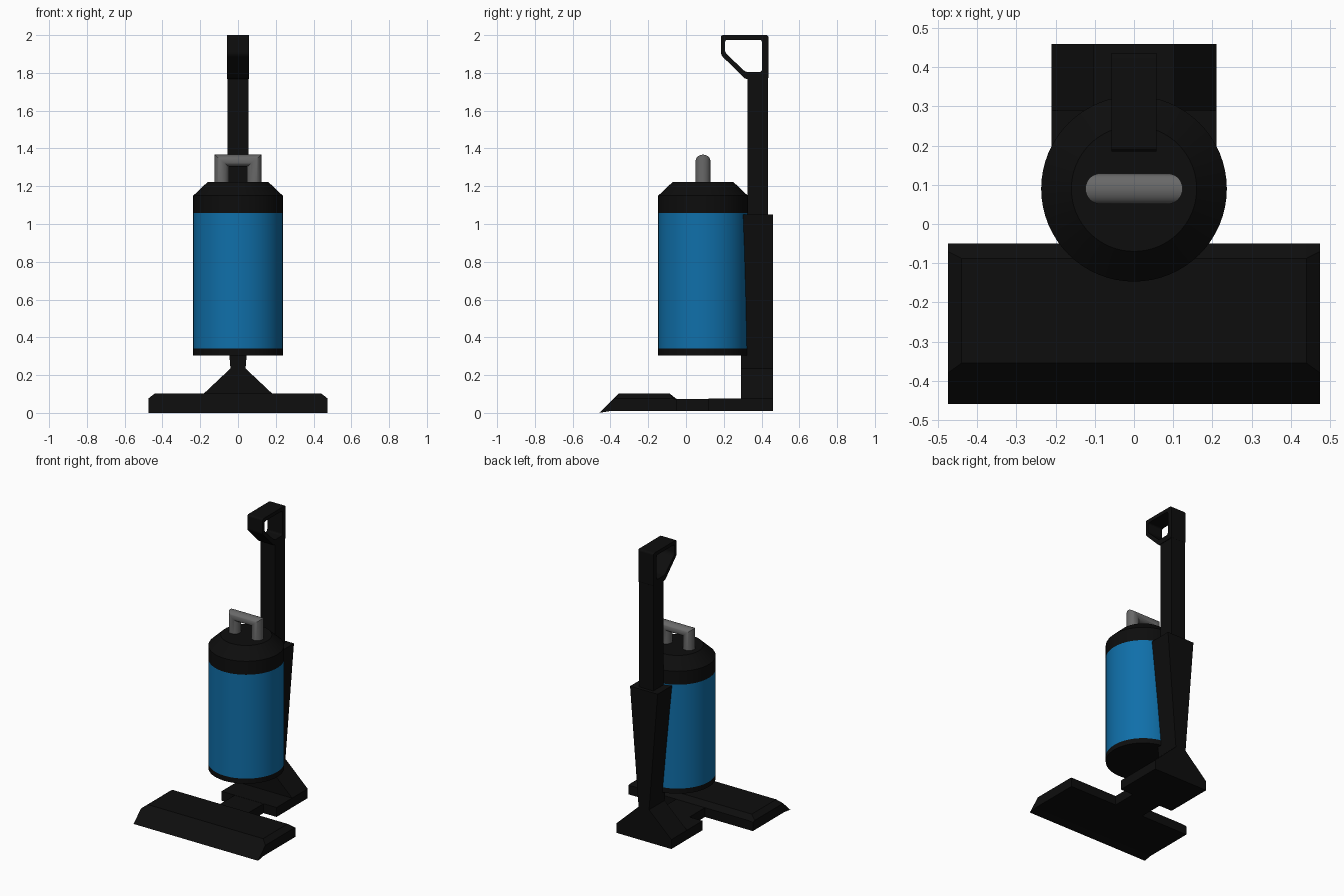
import bpy, bmesh
from math import cos, sin, tau, radians

if "Cube" in bpy.data.objects:
    bpy.data.objects.remove(bpy.data.objects["Cube"])


def material(name, rgb):
    m = bpy.data.materials.new(name)
    m.diffuse_color = (*rgb, 1)
    m.use_nodes = True
    m.node_tree.nodes["Principled BSDF"].inputs["Base Color"].default_value = m.diffuse_color
    return m


BLACK = material("black_plastic", (0.004, 0.004, 0.004))
BLUE = material("blue_plastic", (0.005, 0.16, 0.4))
GREY = material("grey_plastic", (0.14, 0.14, 0.14))


def finish(name, bm, mat, smooth=False):
    bmesh.ops.recalc_face_normals(bm, faces=bm.faces[:])
    me = bpy.data.meshes.new(name)
    bm.to_mesh(me)
    bm.free()
    me.materials.append(mat)
    ob = bpy.data.objects.new(name, me)
    bpy.context.collection.objects.link(ob)
    if smooth:
        bpy.ops.object.select_all(action='DESELECT')
        ob.select_set(True)
        bpy.context.view_layer.objects.active = ob
        bpy.ops.object.shade_smooth_by_angle(angle=radians(30))
    return ob


def loft(name, rings, mat, smooth=False, closed=False):
    """Skin a list of equal-length rings; cap the ends, or join them if closed."""
    bm = bmesh.new()
    vs = [[bm.verts.new(p) for p in r] for r in rings]
    pairs = list(zip(vs, vs[1:])) + ([(vs[-1], vs[0])] if closed else [])
    for a, b in pairs:
        for i in range(len(a)):
            j = (i + 1) % len(a)
            bm.faces.new((a[i], a[j], b[j], b[i]))
    if not closed:
        bm.faces.new(vs[0])
        bm.faces.new(vs[-1])
    return finish(name, bm, mat, smooth)


def box(name, x, y, z, mat):
    return loft(name, [[(-x, y[0], h), (x, y[0], h), (x, y[1], h), (-x, y[1], h)] for h in z], mat)


def turned(name, profile, mat, cy=0.09, n=64):
    rings = [[(r * cos(tau * i / n), cy + r * sin(tau * i / n), z) for i in range(n)]
             for r, z in profile]
    return loft(name, rings, mat, True)


# Canister: base, blue bin, tapered lid
turned("canister_base", [(0.237, 0.305), (0.237, 0.34)], BLACK)
turned("dust_bin", [(0.237, 0.34), (0.237, 1.057)], BLUE)
turned("canister_lid", [(0.237, 1.057), (0.237, 1.15), (0.16, 1.223)], BLACK)

# Carry handle: round bar swept round two mitred corners
N = 32
circle = [(cos(tau * i / N), sin(tau * i / N)) for i in range(N)]
rx, ry, rz, cx, cz = 0.038, 0.039, 0.032, 0.086, 1.335
left = [[(-cx + rx * c, 0.09 + ry * s, 1.2) for c, s in circle],
        [(-cx + rx * c, 0.09 + ry * s, cz - rz * c) for c, s in circle]]
right = [[(-x, y, z) for x, y, z in ring] for ring in reversed(left)]
loft("carry_handle", left + right, GREY, True)

# Floor head: side sections lofted across, with chamfered ends
end = [(-0.46, 0), (-0.38, 0.076), (-0.07, 0.076), (-0.05, 0.07), (-0.05, 0.01), (-0.40, 0.01)]
mid = [(-0.46, 0), (-0.355, 0.103), (-0.088, 0.103), (-0.05, 0.074), (-0.05, 0.01), (-0.40, 0.01)]
stations = [(-0.475, end), (-0.44, mid), (0.44, mid), (0.475, end)]
loft("floor_head", [[(x, y, z) for y, z in sec] for x, sec in stations], BLACK)

# Neck and rear foot plate
box("neck", 0.11, (-0.06, 0.14), (0.01, 0.074), BLACK)
box("foot_plate", 0.21, (0.12, 0.30), (0.01, 0.075), BLACK)

# Spine: flared foot, thin waist, widening to the top
half = [(0.21, 0.01), (0.21, 0.075), (0.04, 0.235), (0.105, 1.05)]
outline = half + [(-x, z) for x, z in reversed(half)]
loft("spine", [[(x, y, z) for x, z in outline] for y in (0.29, 0.46)], BLACK)

# Upright pole
box("pole", 0.055, (0.325, 0.435), (1.0, 1.79), BLACK)

# Grip: five-sided loop with softened corners
outer = [(0.185, 2.0), (0.437, 2.0), (0.437, 1.768), (0.312, 1.768), (0.185, 1.895)]
inner = [(0.207, 1.975), (0.402, 1.975), (0.402, 1.805), (0.315, 1.805), (0.207, 1.907)]
W = 0.058
grip = loft("grip", [[(x, y, z) for y, z in prof] for x, prof in
                     ((-W, outer), (W, outer), (W, inner), (-W, inner))], BLACK, closed=True)
bm = bmesh.new()
bm.from_mesh(grip.data)
corners = [e for e in bm.edges if abs(e.verts[0].co.x - e.verts[1].co.x) > W]
bmesh.ops.bevel(bm, geom=corners, offset=0.012, segments=3, profile=0.5, affect='EDGES')
bm.to_mesh(grip.data)
bm.free()
